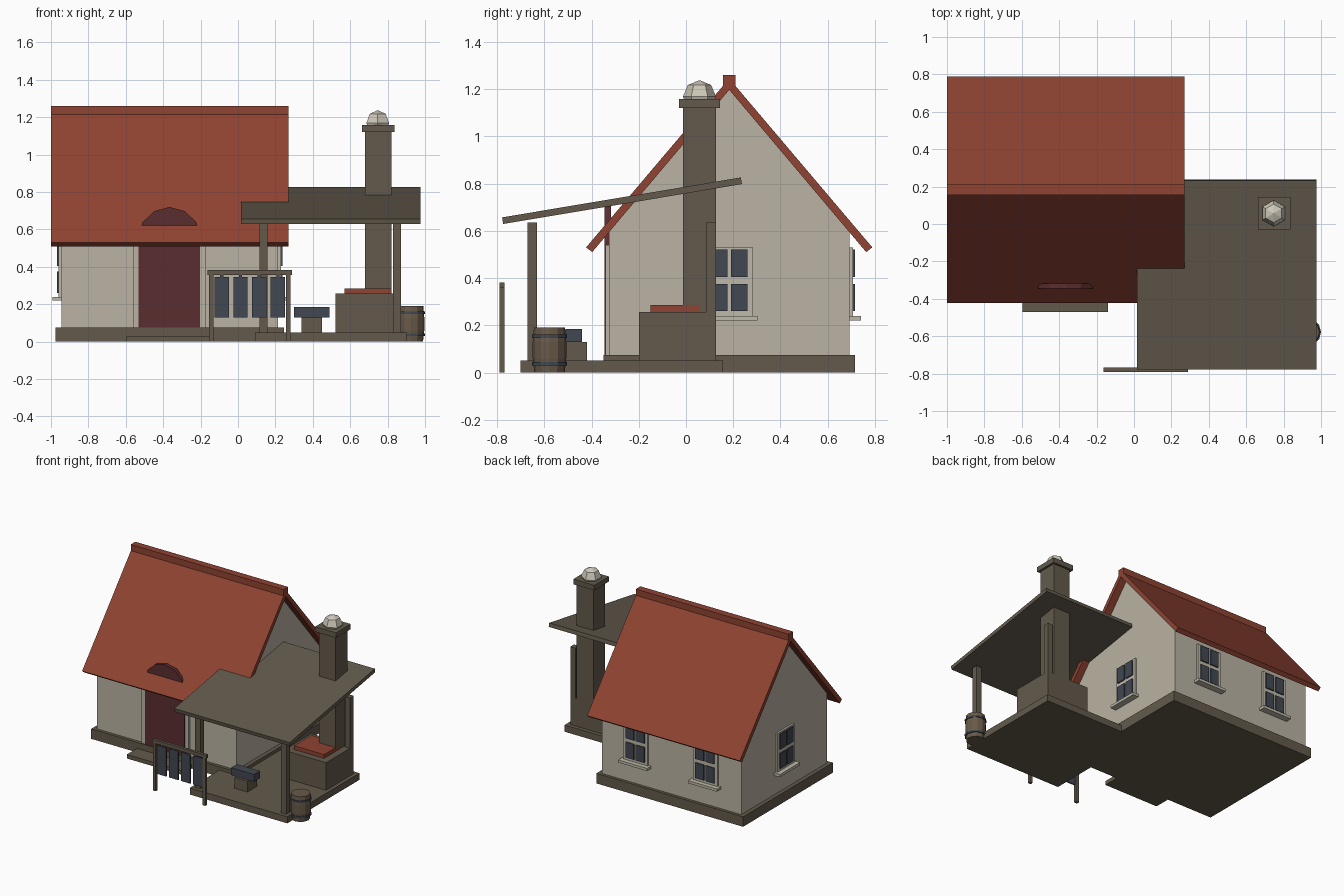
import bpy, bmesh, math
from mathutils import Matrix, Vector

cube = bpy.data.objects.get("Cube")
if cube:
    bpy.data.objects.remove(cube, do_unlink=True)


def material(name, rgb):
    """Flat material from 0-255 display values."""
    lin = [((c / 255 + 0.055) / 1.055) ** 2.4 for c in rgb] + [1]
    m = bpy.data.materials.new(name)
    m.use_nodes = True
    m.diffuse_color = lin
    m.node_tree.nodes["Principled BSDF"].inputs["Base Color"].default_value = lin
    return m


PLASTER = material("plaster", (186, 179, 163))
TRIM = material("window trim", (190, 184, 168))
TILE = material("red tile", (143, 67, 50))
WOOD = material("brown wood and stone", (99, 90, 76))
OAK = material("barrel oak", (104, 90, 73))
DOOR = material("dark red door", (91, 45, 48))
IRON = material("slate iron", (66, 72, 82))
SMOKE = material("pale stone", (206, 200, 185))


def finish(name, bm, mat):
    bmesh.ops.recalc_face_normals(bm, faces=bm.faces)
    mesh = bpy.data.meshes.new(name)
    bm.to_mesh(mesh)
    bm.free()
    mesh.materials.append(mat)
    obj = bpy.data.objects.new(name, mesh)
    bpy.context.collection.objects.link(obj)
    return obj


def box(name, x, y, z, mat, matrix=None):
    """Box from three (low, high) ranges."""
    bm = bmesh.new()
    bmesh.ops.create_cube(bm, size=1)
    for v in bm.verts:
        v.co = Vector([(r[0] + r[1]) / 2 + c * (r[1] - r[0])
                       for r, c in zip((x, y, z), v.co)])
    if matrix:
        bm.transform(matrix)
    return finish(name, bm, mat)


def prism(name, points, axis, low, high, mat):
    """Extrude a 2D outline along x (outline in y, z) or y (outline in x, z)."""
    bm = bmesh.new()
    verts = [bm.verts.new((low, a, b) if axis == "x" else (a, low, b)) for a, b in points]
    face = bm.faces.new(verts)
    ext = bmesh.ops.extrude_face_region(bm, geom=[face])["geom"]
    step = Vector((high - low, 0, 0) if axis == "x" else (0, high - low, 0))
    bmesh.ops.translate(bm, vec=step, verts=[g for g in ext if isinstance(g, bmesh.types.BMVert)])
    return finish(name, bm, mat)


def lathe(name, profile, centre, mat, sides=12):
    """Capped round part from (radius, height) pairs."""
    bm = bmesh.new()
    rings = []
    for r, h in profile:
        rings.append([bm.verts.new((centre[0] + r * math.cos(i * math.tau / sides),
                                    centre[1] + r * math.sin(i * math.tau / sides), h))
                      for i in range(sides)])
    for lo, hi in zip(rings, rings[1:]):
        for i in range(sides):
            j = (i + 1) % sides
            bm.faces.new((lo[i], lo[j], hi[j], hi[i]))
    bm.faces.new(rings[0])
    bm.faces.new(rings[-1])
    return finish(name, bm, mat)


# House body
MID_X, MID_Y = -0.365, 0.183
HALF_X, HALF_Y = 0.58, 0.51
PITCH = 1.18
box("house_base", (-0.975, 0.245), (-0.35, 0.715), (0, 0.075), WOOD)
eave = 1.205 - HALF_Y * PITCH
prism("house_walls", [(MID_Y - HALF_Y, 0.07), (MID_Y + HALF_Y, 0.07), (MID_Y + HALF_Y, eave),
                      (MID_Y, 1.205), (MID_Y - HALF_Y, eave)],
      "x", MID_X - HALF_X, MID_X + HALF_X, PLASTER)

# Tiled roof with ridge cap
outer, inner = 0.606, 0.58
prism("main_roof", [(MID_Y - outer, 0.53), (MID_Y, 1.245), (MID_Y + outer, 0.53),
                    (MID_Y + inner, 0.51), (MID_Y, 1.197), (MID_Y - inner, 0.51)],
      "x", -1, 0.27, TILE)
box("roof_ridge", (-1, 0.27), (MID_Y - 0.027, MID_Y + 0.027), (1.2, 1.26), TILE)

# Arched door, jambs and step
DX, DR = -0.367, 0.165
arch = [(DX + DR * math.cos(i * math.pi / 6), 0.555 + DR * math.sin(i * math.pi / 6))
        for i in range(7)]
prism("front_door", [(DX - DR, 0.075), (DX + DR, 0.075)] + arch, "y", -0.345, -0.318, DOOR)
for side in (-1, 1):
    xs = sorted((DX + side * DR, DX + side * (DR + 0.03)))
    box("door_jamb", xs, (-0.34, -0.32), (0.075, 0.54), PLASTER)
box("door_step", (-0.595, -0.14), (-0.47, -0.34), (0, 0.03), WOOD)


# Windows, built facing -y at the origin and then turned onto a wall
def window(x, y, turn):
    place = Matrix.Translation((x, y, 0)) @ Matrix.Rotation(math.radians(turn), 4, "Z")
    box("window_frame", (-0.1, 0.1), (-0.014, 0.01), (0.235, 0.53), TRIM, place)
    box("window_sill", (-0.12, 0.12), (-0.048, 0.01), (0.22, 0.24), TRIM, place)
    for px in (-0.078, 0.008):
        for pz in (0.26, 0.405):
            box("window_pane", (px, px + 0.07), (-0.023, -0.01), (pz, pz + 0.115), IRON, place)


window(MID_X + HALF_X, MID_Y, 90)
window(MID_X - HALF_X, MID_Y, -90)
for dx in (-0.29, 0.29):
    window(MID_X + dx, MID_Y + HALF_Y, 180)

# Workshop deck, posts and sloping canopy
box("workshop_deck", (0.09, 0.90), (-0.70, 0.157), (0, 0.05), WOOD)
for name, x, y in (("front_left_post", 0.115, -0.672), ("front_right_post", 0.83, -0.672),
                   ("back_right_post", 0.83, 0.085)):
    box(name, (x, x + 0.042), (y, y + 0.042), (0.04, 0.635), WOOD)
prism("canopy", [(-0.774, 0.629), (0.237, 0.798), (0.232, 0.826), (-0.779, 0.657)],
      "x", 0.015, 0.975, WOOD)

# Forge and chimney
box("forge", (0.52, 0.872), (-0.2, 0.127), (0.04, 0.257), WOOD)
box("forge_embers", (0.57, 0.82), (-0.15, 0.057), (0.25, 0.285), TILE)
box("chimney", (0.68, 0.82), (-0.012, 0.127), (0.25, 1.13), WOOD)
box("chimney_cap", (0.662, 0.836), (-0.03, 0.144), (1.12, 1.158), WOOD)
bm = bmesh.new()
bmesh.ops.create_uvsphere(bm, u_segments=6, v_segments=4, radius=0.07,
                          matrix=Matrix.Translation((0.747, 0.057, 1.168)))
finish("chimney_ball", bm, SMOKE)

# Anvil on its block
box("anvil_block", (0.34, 0.45), (-0.53, -0.42), (0.04, 0.13), WOOD)
box("anvil", (0.30, 0.49), (-0.51, -0.44), (0.13, 0.185), IRON)

# Barrel with iron hoops
BARREL = (0.925, -0.578)
lathe("barrel", [(0.064, 0), (0.071, 0.06), (0.071, 0.13), (0.066, 0.19)], BARREL, OAK)
for z in (0.03, 0.147):
    lathe("barrel_hoop", [(0.075, z), (0.075, z + 0.014)], BARREL, IRON)

# Display rack with hanging plates
for x in (-0.155, 0.257):
    box("rack_post", (x, x + 0.024), (-0.79, -0.769), (0, 0.36), WOOD)
box("rack_beam", (-0.163, 0.29), (-0.79, -0.768), (0.357, 0.382), WOOD)
for i in range(4):
    x = -0.125 + i * 0.1
    box("hanging_plate", (x, x + 0.077), (-0.784, -0.774), (0.13, 0.345), IRON)
    box("plate_hook", (x + 0.03, x + 0.047), (-0.782, -0.776), (0.34, 0.36), IRON)
